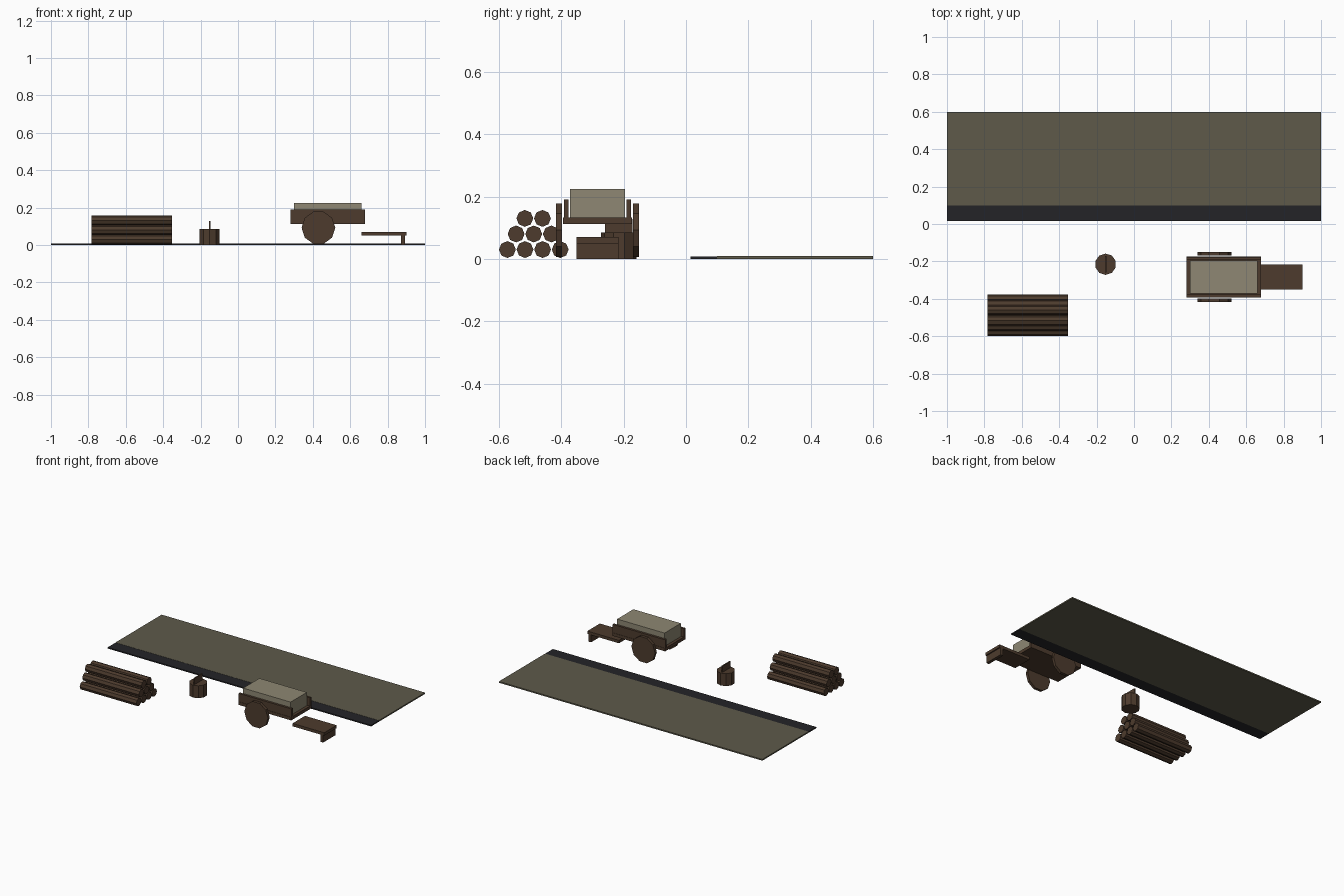
import bpy, math
from mathutils import Matrix
import bmesh

if "Cube" in bpy.data.objects:
    bpy.data.objects.remove(bpy.data.objects["Cube"])


def srgb(r, g, b):
    f = lambda c: c / 12.92 if c <= 0.04045 else ((c + 0.055) / 1.055) ** 2.4
    return (f(r / 255), f(g / 255), f(b / 255), 1)


def material(name, rgb):
    m = bpy.data.materials.new(name)
    m.diffuse_color = srgb(*rgb)
    m.use_nodes = True
    m.node_tree.nodes["Principled BSDF"].inputs["Base Color"].default_value = m.diffuse_color
    return m


WOOD = material("dark wood", (77, 59, 45))
GROUND = material("mossy ground", (94, 90, 74))
TAR = material("dark kerb", (36, 36, 39))
CLOTH = material("pale canvas", (142, 135, 115))


def finish(name, bm, mat):
    bmesh.ops.recalc_face_normals(bm, faces=bm.faces)
    me = bpy.data.meshes.new(name)
    bm.to_mesh(me)
    bm.free()
    me.materials.append(mat)
    ob = bpy.data.objects.new(name, me)
    bpy.context.collection.objects.link(ob)
    return ob


def box(name, x, y, z, mat):
    bm = bmesh.new()
    size = [b - a for a, b in (x, y, z)]
    mid = [(a + b) / 2 for a, b in (x, y, z)]
    bmesh.ops.create_cube(bm, size=1, matrix=Matrix.Translation(mid) @ Matrix.Diagonal((*size, 1)))
    return finish(name, bm, mat)


def cylinder(name, centre, r, depth, sides, mat, axis="Z", spin=0.0):
    rot = {"Z": Matrix.Identity(4),
           "X": Matrix.Rotation(math.pi / 2, 4, "Y"),
           "Y": Matrix.Rotation(math.pi / 2, 4, "X")}[axis]
    bm = bmesh.new()
    bmesh.ops.create_cone(bm, cap_ends=True, segments=sides, radius1=r, radius2=r, depth=depth,
                          matrix=Matrix.Translation(centre) @ rot @ Matrix.Rotation(spin, 4, "Z"))
    return finish(name, bm, mat)


# Flat ground strip with dark kerb along its front
box("ground_strip", (-1, 1), (0.1, 0.6), (0, 0.009), GROUND)
box("kerb_strip", (-1, 1), (0.015, 0.1), (0, 0.008), TAR)

# Stacked log pile: rows of 4, 3 and 2
for row, count in enumerate((4, 3, 2)):
    for i in range(count):
        y = -0.573 + 0.0565 * i + 0.028 * row
        cylinder(f"log_{row}_{i}", (-0.567, y, 0.030 + 0.05 * row), 0.027, 0.43, 8, WOOD, "X")

# Chopping block with upright blade
cylinder("chopping_block", (-0.152, -0.215, 0.0425), 0.057, 0.085, 10, WOOD)
box("axe_blade", (-0.156, -0.148), (-0.26, -0.172), (0.08, 0.128), WOOD)

# Cart: floor, two sides, load, two wheels
CY = -0.284
box("cart_floor", (0.28, 0.68), (CY - 0.11, CY + 0.11), (0.112, 0.133), WOOD)
box("cart_load", (0.3, 0.66), (CY - 0.088, CY + 0.088), (0.133, 0.224), CLOTH)
for side, s in (("front", -1), ("back", 1)):
    ya, yb = sorted((CY + s * 0.093, CY + s * 0.108))
    box(f"cart_{side}_side", (0.28, 0.68), (ya, yb), (0.133, 0.19), WOOD)
    # wheels have a corner at top and bottom
    cylinder(f"{side}_wheel", (0.43, CY + s * 0.124, 0.092), 0.09, 0.019, 10, WOOD, "Y", math.pi / 10)

# Low bench at the cart's end, with one full-width leg
box("bench_seat", (0.66, 0.9), (-0.351, -0.216), (0.05, 0.07), WOOD)
box("bench_leg", (0.872, 0.892), (-0.351, -0.216), (0, 0.05), WOOD)
